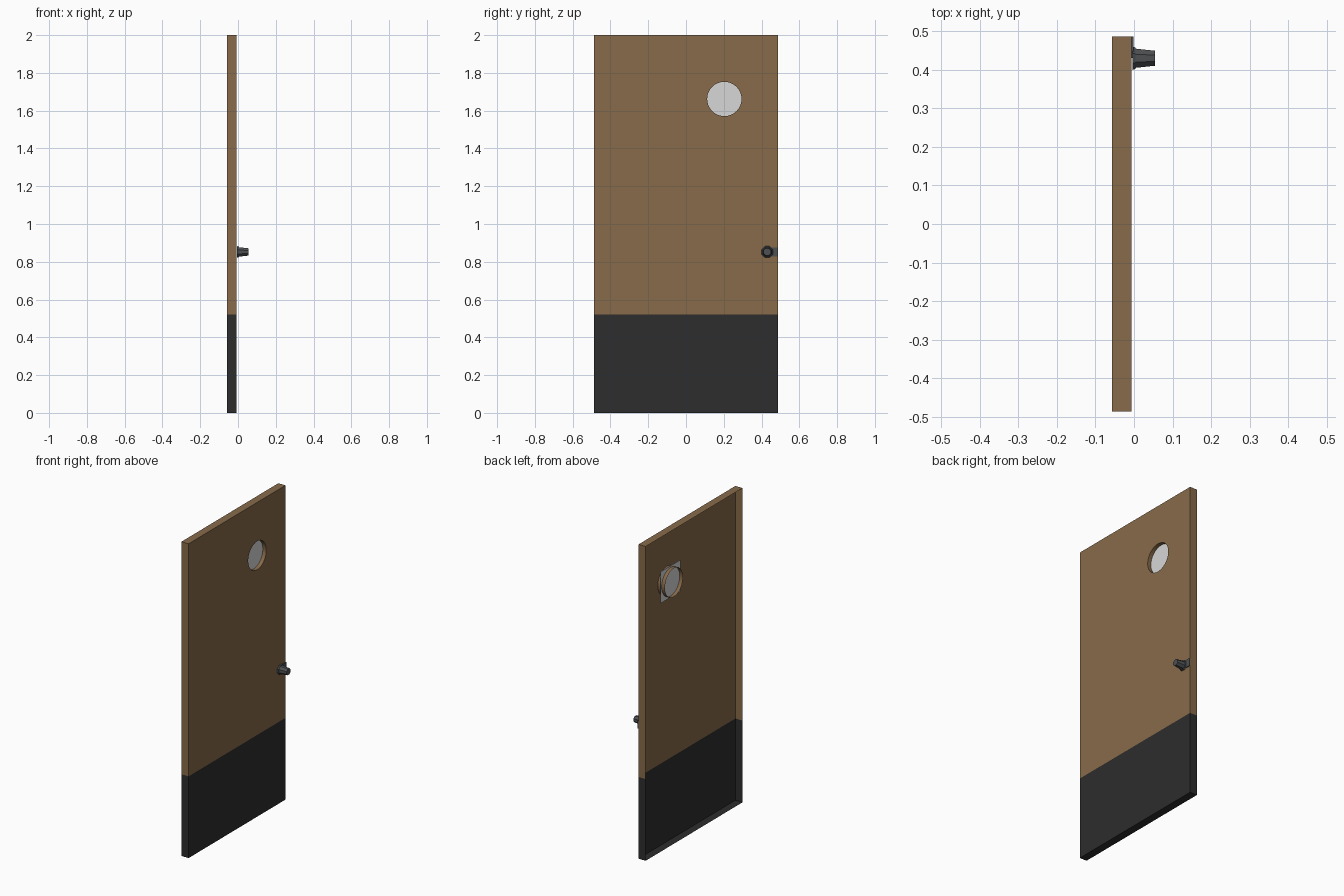
import bpy, bmesh, math
from mathutils import Matrix, Vector

if "Cube" in bpy.data.objects:
    bpy.data.objects.remove(bpy.data.objects["Cube"])

XF, XB = -0.007, -0.057        # front sheet and open back of the door
HW, H, KICK = 0.487, 2.0, 0.52
WY, WZ, WR = 0.203, 1.662, 0.091


def material(name, col):
    m = bpy.data.materials.new(name)
    m.diffuse_color = (*col, 1)
    m.use_nodes = True
    m.node_tree.nodes["Principled BSDF"].inputs["Base Color"].default_value = m.diffuse_color
    return m


brown = material("brown_paint", (0.245, 0.145, 0.068))
black = material("black_paint", (0.026, 0.026, 0.026))
glass = material("pale_glass", (0.68, 0.68, 0.68))
metal = material("dark_metal", (0.075, 0.08, 0.085))


def finish(bm, name, *mats):
    me = bpy.data.meshes.new(name)
    bm.to_mesh(me)
    bm.free()
    for m in mats:
        me.materials.append(m)
    ob = bpy.data.objects.new(name, me)
    bpy.context.collection.objects.link(ob)
    return ob


def loop_edges(bm, pts):
    vs = [bm.verts.new(p) for p in pts]
    return [bm.edges.new((vs[i], vs[(i + 1) % len(vs)])) for i in range(len(vs))]


def extrude_back(bm, edges):
    ret = bmesh.ops.extrude_edge_only(bm, edges=edges)
    vs = [g for g in ret["geom"] if isinstance(g, bmesh.types.BMVert)]
    bmesh.ops.translate(bm, verts=vs, vec=(XB - XF, 0, 0))


# door: front sheet with round hole, folded rim and window tube, open at the back
bm = bmesh.new()
outer = loop_edges(bm, [(XF, -HW, 0), (XF, HW, 0), (XF, HW, H), (XF, -HW, H)])
N = 32
hole = loop_edges(bm, [(XF, WY + WR * math.cos(2 * math.pi * i / N),
                        WZ + WR * math.sin(2 * math.pi * i / N)) for i in range(N)])
bmesh.ops.triangle_fill(bm, edges=outer + hole, use_beauty=True, normal=(1, 0, 0))
extrude_back(bm, outer + hole)
bmesh.ops.bisect_plane(bm, geom=bm.verts[:] + bm.edges[:] + bm.faces[:],
                       plane_co=(0, 0, KICK), plane_no=(0, 0, 1))
bmesh.ops.recalc_face_normals(bm, faces=bm.faces[:])
bm.faces.ensure_lookup_table()
front = max(bm.faces, key=lambda f: f.calc_center_median().x)
if front.normal.x < 0:
    bmesh.ops.reverse_faces(bm, faces=bm.faces[:])
for f in bm.faces:
    f.material_index = 1 if f.calc_center_median().z < KICK else 0
finish(bm, "door_panel", brown, black)


def box(name, lo, hi, mat):
    bm = bmesh.new()
    lo, hi = Vector(lo), Vector(hi)
    bmesh.ops.create_cube(bm, size=1, matrix=Matrix.Translation((lo + hi) / 2)
                          @ Matrix.Diagonal((*(hi - lo), 1)))
    return finish(bm, name, mat)


def cone_x(name, x0, x1, r0, r1, y, z, sides, mat):
    bm = bmesh.new()
    m = (Matrix.Translation(((x0 + x1) / 2, y, z)) @ Matrix.Rotation(math.pi / 2, 4, 'Y')
         @ Matrix.Rotation(math.pi / sides, 4, 'Z'))
    bmesh.ops.create_cone(bm, cap_ends=True, segments=sides, radius1=r0, radius2=r1,
                          depth=x1 - x0, matrix=m)
    return finish(bm, name, mat)


# square pane set halfway down the tube
S = 0.1
box("window_glass", (-0.034, WY - S, WZ - S), (-0.031, WY + S, WZ + S), glass)

# door knob: latch plate, rosette and tapered knob
KY, KZ = 0.43, 0.852
box("latch_plate", (-0.006, KY, KZ - 0.024), (-0.001, HW, KZ + 0.024), metal)
cone_x("knob_rosette", -0.004, 0.004, 0.033, 0.030, KY, KZ, 8, metal)
cone_x("knob", 0.003, 0.055, 0.027, 0.021, KY, KZ, 8, metal)
